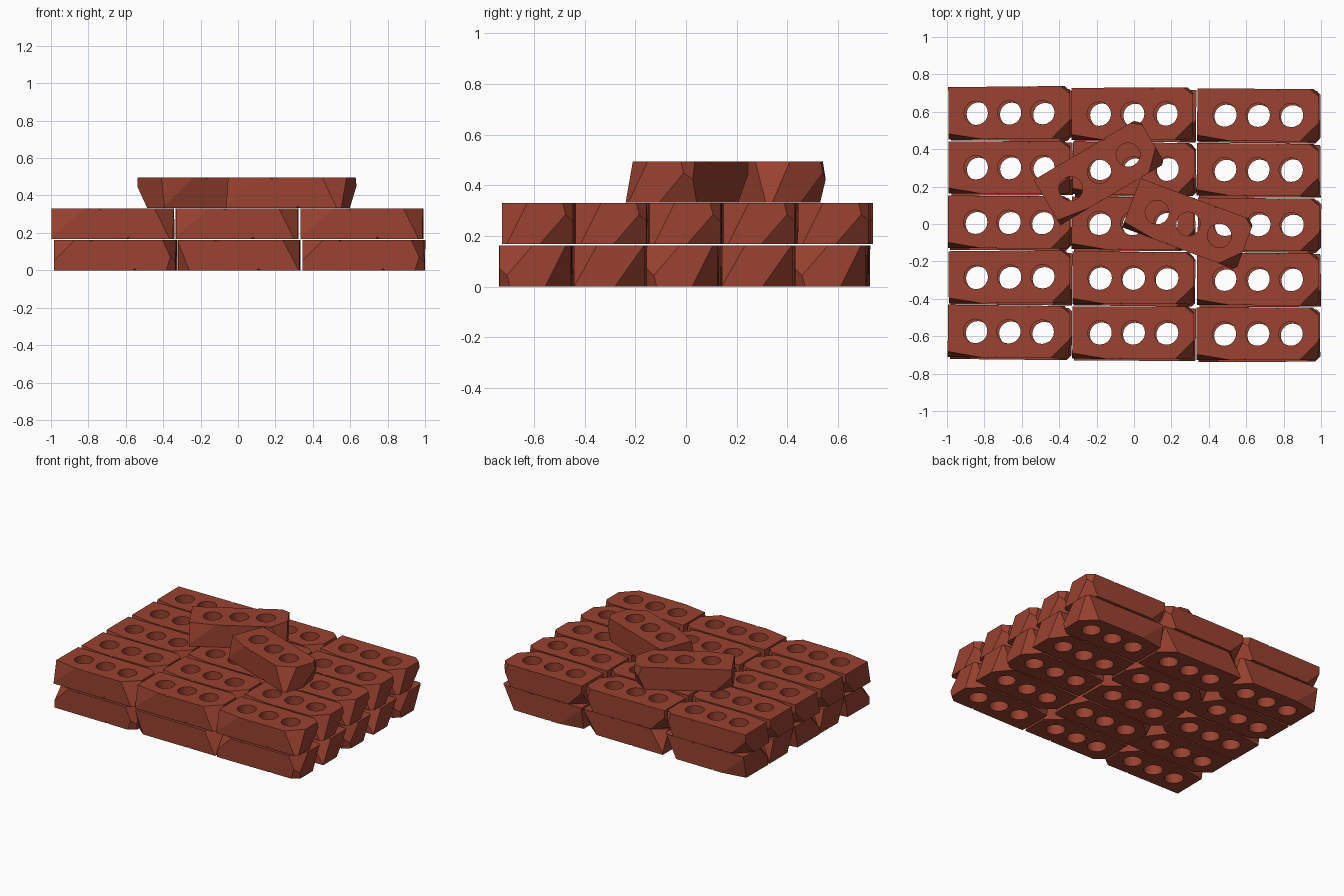
import bpy, bmesh, math, random
from mathutils import Vector, Matrix

random.seed(4)
if "Cube" in bpy.data.objects:
    bpy.data.objects.remove(bpy.data.objects["Cube"])

HX, HY, HZ = 0.325, 0.14, 0.081

# Brick red material
clay = bpy.data.materials.new("brick_red")
clay.use_nodes = True
COLOR = (0.32, 0.054, 0.029, 1)
clay.diffuse_color = COLOR
clay.node_tree.nodes["Principled BSDF"].inputs["Base Color"].default_value = COLOR


def link_mesh(name, bm):
    mesh = bpy.data.meshes.new(name)
    bm.to_mesh(mesh)
    bm.free()
    ob = bpy.data.objects.new(name, mesh)
    bpy.context.collection.objects.link(ob)
    return ob


def chip(bm, sx, sy, sz, ax, ay, az):
    """Slice off one corner, with the given reach along x, y and z."""
    point = Vector((sx * (HX - ax), sy * HY, sz * HZ))
    normal = Vector((sx / ax, sy / ay, sz / az)).normalized()
    bmesh.ops.bisect_plane(bm, geom=bm.verts[:] + bm.edges[:] + bm.faces[:],
                           plane_co=point, plane_no=normal, clear_outer=True)
    rim = [e for e in bm.edges if e.is_boundary]
    bmesh.ops.holes_fill(bm, edges=rim, sides=0)


def make_brick(name, chips):
    """Box with broken corners, three holes and nicked edges, as a mesh."""
    bm = bmesh.new()
    bmesh.ops.create_cube(bm, size=2, matrix=Matrix.Diagonal((HX, HY, HZ, 1)))
    for c in chips:
        chip(bm, *c)
    bmesh.ops.recalc_face_normals(bm, faces=bm.faces[:])
    body = link_mesh(name, bm)

    cut = bmesh.new()
    for x in (-0.178, 0, 0.178):
        bmesh.ops.create_cone(cut, segments=20, radius1=0.064, radius2=0.064,
                              depth=0.4, cap_ends=True,
                              matrix=Matrix.Translation((x, 0, 0)))
    # Small nicks along the long edges
    for x, sy, sz in ((-0.07, -1, 1), (0.11, 1, 1), (0.08, -1, -1), (-0.12, 1, -1)):
        turn = Matrix.Rotation(0.7, 4, "Z") @ Matrix.Rotation(0.6, 4, "X")
        place = Matrix.Translation((x, sy * (HY + 0.008), sz * (HZ + 0.008)))
        bmesh.ops.create_cube(cut, size=0.026, matrix=place @ turn)
    cutter = link_mesh(name + "_cutter", cut)
    cutter.hide_render = True

    mod = body.modifiers.new("holes", "BOOLEAN")
    mod.operation = "DIFFERENCE"
    mod.solver = "EXACT"
    mod.object = cutter
    graph = bpy.context.evaluated_depsgraph_get()
    mesh = bpy.data.meshes.new_from_object(body.evaluated_get(graph))
    mesh.name = name
    mesh.materials.clear()
    mesh.materials.append(clay)
    bpy.data.objects.remove(body)
    bpy.data.objects.remove(cutter)
    return mesh


# Two shapes of worn brick
worn = make_brick("worn_brick", [
    (1, -1, 1, 0.10, 0.10, 0.20), (1, 1, 1, 0.05, 0.04, 0.16),
    (-1, 1, -1, 0.11, 0.10, 0.11), (-1, -1, 1, 0.18, 0.03, 0.15),
    (1, 1, -1, 0.07, 0.13, 0.15)])
chipped = make_brick("chipped_brick", [
    (1, -1, 1, 0.11, 0.09, 0.16), (1, 1, -1, 0.09, 0.12, 0.17),
    (-1, 1, 1, 0.06, 0.05, 0.15), (-1, -1, -1, 0.10, 0.07, 0.15)])


def place_brick(name, mesh, x, y, z, angle, flipped=False):
    ob = bpy.data.objects.new(name, mesh)
    ob.location = (x, y, z)
    ob.rotation_euler = (math.pi if flipped else 0, 0, math.radians(angle))
    bpy.context.collection.objects.link(ob)


# Two full layers, three columns by five rows
layers = (("lower", HZ, (-0.655, 0.005, 0.672), -0.006),
          ("upper", 0.249, (-0.67, -0.005, 0.662), 0.004))
for label, z, columns, shift in layers:
    for c, x in enumerate(columns):
        for r in range(5):
            y = (r - 2) * 0.2925 + shift - 0.006 * (c - 1)
            place_brick(f"{label}_brick_{c}_{r}",
                        chipped if (c + r) % 2 and label == "lower" else worn,
                        x + random.uniform(-0.004, 0.004), y, z,
                        random.uniform(-0.8, 0.8),
                        label == "lower" and r % 2 == 0)

# Two loose bricks on top
place_brick("loose_brick_back", worn, -0.185, 0.28, 0.414, 30.5)
place_brick("loose_brick_front", worn, 0.29, 0.0, 0.414, -20.5)
